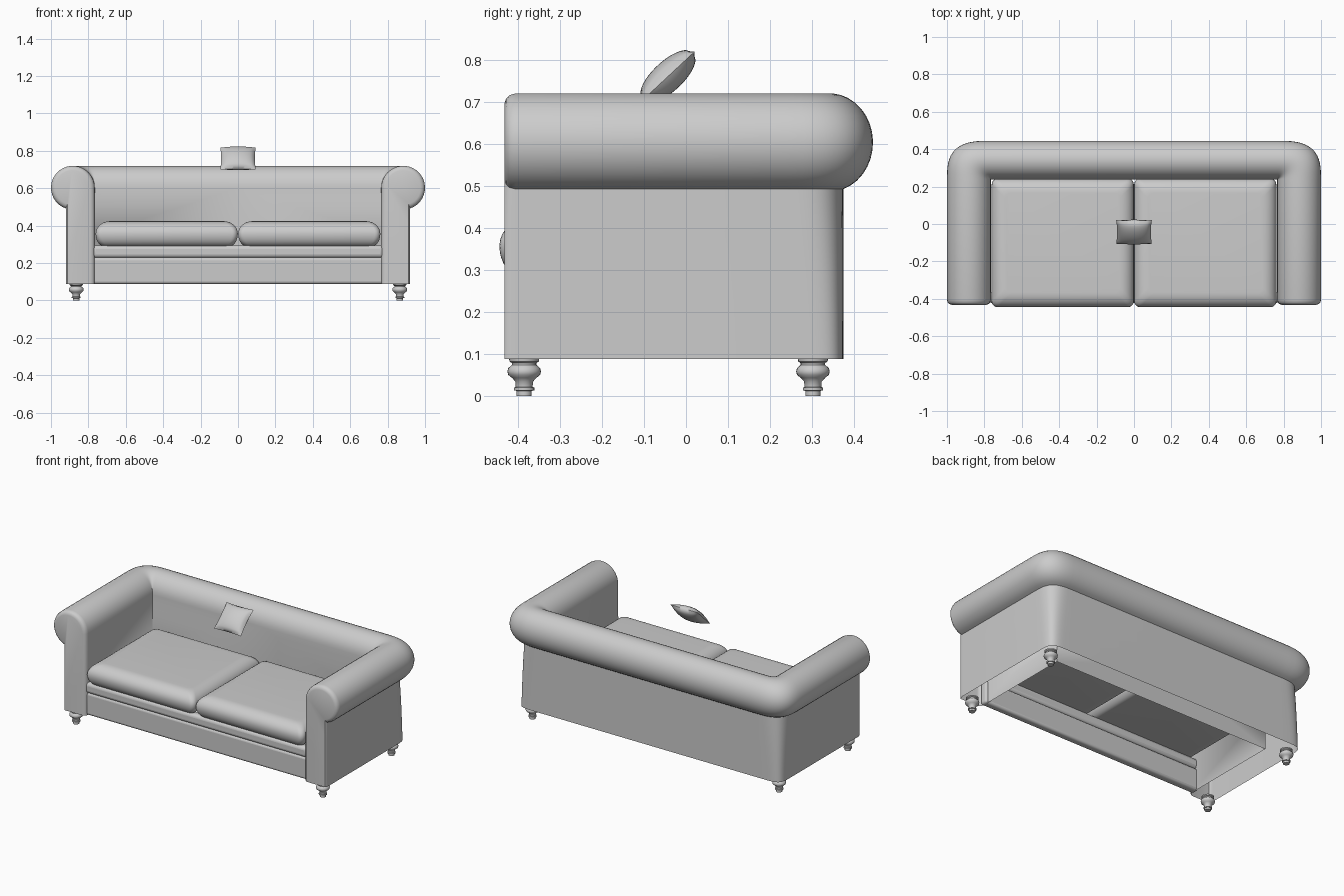
import bpy, bmesh
from math import sin, cos, pi, acos, radians
from mathutils import Matrix

if "Cube" in bpy.data.objects:
    bpy.data.objects.remove(bpy.data.objects["Cube"], do_unlink=True)

GREY = (0.6, 0.6, 0.6, 1)
fabric = bpy.data.materials.new("plain grey")
fabric.use_nodes = True
fabric.diffuse_color = GREY
fabric.node_tree.nodes["Principled BSDF"].inputs["Base Color"].default_value = GREY


def finish(name, bm, angle=40):
    """Turn a bmesh into a shaded object."""
    mesh = bpy.data.meshes.new(name)
    bm.to_mesh(mesh)
    bm.free()
    ob = bpy.data.objects.new(name, mesh)
    bpy.context.collection.objects.link(ob)
    mesh.materials.append(fabric)
    bpy.ops.object.select_all(action="DESELECT")
    ob.select_set(True)
    bpy.context.view_layer.objects.active = ob
    bpy.ops.object.shade_smooth_by_angle(angle=radians(angle))
    return ob


def loft(rings):
    """Skin a list of closed rings and cap both ends."""
    bm = bmesh.new()
    loops = [[bm.verts.new(p) for p in ring] for ring in rings]
    for a, b in zip(loops, loops[1:]):
        for i in range(len(a)):
            j = (i + 1) % len(a)
            bm.faces.new((a[i], a[j], b[j], b[i]))
    bm.faces.new(loops[0])
    bm.faces.new(loops[-1])
    tidy(bm)
    return bm


def tidy(bm):
    bmesh.ops.remove_doubles(bm, verts=bm.verts, dist=1e-4)
    bmesh.ops.recalc_face_normals(bm, faces=bm.faces)


# Rolled arm and back: one section swept around a half U, then mirrored
INNER_X, INNER_Y, BASE = 0.765, 0.237, 0.088
WALL, ROLL_D, ROLL_Z, ROLL_R = 0.155, 0.118, 0.603, 0.117
BACK_SCALE = 0.885


def section(shrink=0.0):
    """Outward offset and height of the rolled section."""
    r = ROLL_R - shrink
    wall = WALL - shrink * 0.3
    end = -acos((wall - ROLL_D) / r)
    pts = [(shrink, BASE), (shrink, 0.35)]
    for i in range(25):
        a = pi + (end - pi) * i / 24
        pts.append((ROLL_D + r * cos(a), ROLL_Z + r * sin(a)))
    neck = pts[-1][1]
    for i in range(1, 5):
        pts.append((wall, neck + (BASE - neck) * i / 4))
    return pts


def corner_ring(a):
    ring = []
    for d, z in section():
        n = 3 + 2.5 * min(1, max(0, (0.49 - z) / 0.4))
        ring.append((INNER_X + d * max(0, cos(a)) ** (2 / n),
                     INNER_Y + d * BACK_SCALE * sin(a) ** (2 / n), z))
    return ring


rings = []
for y, s in ((-0.432, 0.024), (-0.428, 0.012), (-0.42, 0.004), (-0.405, 0)):
    rings.append([(INNER_X + d, y, z) for d, z in section(s)])
rings += [corner_ring(pi / 2 * i / 16) for i in range(17)]
rings.append([(0, INNER_Y + d * BACK_SCALE, z) for d, z in section()])
bm = loft(rings)
# The shell is open underneath and at the mirror plane
unwanted = [f for f in bm.faces
            if all(abs(v.co.x) < 1e-4 for v in f.verts)
            or all(abs(v.co.z - BASE) < 1e-4 for v in f.verts)]
bmesh.ops.delete(bm, geom=unwanted, context="FACES")
frame = finish("rolled_arms_and_back", bm)
frame.modifiers.new("Mirror", "MIRROR")


# Front apron and rail below the cushions
def padded_box(name, low, high, bevel):
    bm = bmesh.new()
    bmesh.ops.create_cube(bm, size=1)
    for v in bm.verts:
        v.co = [l + (h - l) * (c + 0.5) for l, h, c in zip(low, high, v.co)]
    ob = finish(name, bm)
    mod = ob.modifiers.new("Bevel", "BEVEL")
    mod.width, mod.segments = bevel, 4


padded_box("front_apron", (-0.78, -0.415, BASE), (0.78, -0.365, 0.23), 0.015)
padded_box("front_rail", (-0.78, -0.422, 0.228), (0.78, -0.365, 0.295), 0.02)


# Seat cushions: stacked rounded rectangles with full round edges
def rounded_rect(cx, cy, hx, hy, r, z):
    ring = []
    for k, (sx, sy) in enumerate(((1, 1), (-1, 1), (-1, -1), (1, -1))):
        for i in range(6):
            a = pi / 2 * (k + i / 5)
            ring.append((cx + sx * (hx - r) + r * cos(a), cy + sy * (hy - r) + r * sin(a), z))
    return ring


for side, name in ((1, "left_seat_cushion"), (-1, "right_seat_cushion")):
    rings = []
    for i in range(15):
        t = -pi / 2 + pi * i / 14
        inset = (0.075 if t > 0 else 0.045) * (1 - cos(t))
        rings.append(rounded_rect(side * 0.381, -0.101, 0.38 - inset, 0.343 - inset,
                                  0.03, 0.357 + 0.067 * sin(t)))
    finish(name, loft(rings))

# Throw pillow: two bulged sheets with pinched edges and pointed corners
bm = bmesh.new()
N = 16
tilt = Matrix.Translation((0, -0.043, 0.76)) @ Matrix.Rotation(radians(43), 4, "X")
for up in (1, -1):
    grid = []
    for i in range(N + 1):
        u = 2 * i / N - 1
        row = []
        for j in range(N + 1):
            v = 2 * j / N - 1
            x = 0.095 * u * (1 - 0.05 * (1 - v * v) * u * u)
            y = 0.087 * v * (1 - 0.04 * (1 - u * u) * v * v)
            z = up * 0.036 * max(0, (1 - u * u) * (1 - v * v)) ** 0.5
            row.append(bm.verts.new((x, y, z)))
        grid.append(row)
    for i in range(N):
        for j in range(N):
            bm.faces.new((grid[i][j], grid[i + 1][j], grid[i + 1][j + 1], grid[i][j + 1]))
tidy(bm)
bm.transform(tilt)
finish("throw_pillow", bm, 60)

# Turned feet
FOOT = ((0.018, 0), (0.018, 0.012), (0.024, 0.013), (0.024, 0.02), (0.02, 0.021),
        (0.021, 0.034), (0.029, 0.043), (0.038, 0.05), (0.04, 0.058), (0.038, 0.066),
        (0.029, 0.074), (0.029, 0.078), (0.035, 0.082), (0.036, 0.089))
for sx, side in ((1, "left"), (-1, "right")):
    for y, end in ((-0.385, "front"), (0.302, "back")):
        bm = loft([[(sx * 0.865 + r * cos(2 * pi * i / 24), y + r * sin(2 * pi * i / 24), z)
                    for i in range(24)] for r, z in FOOT])
        finish(f"{end}_{side}_foot", bm)
